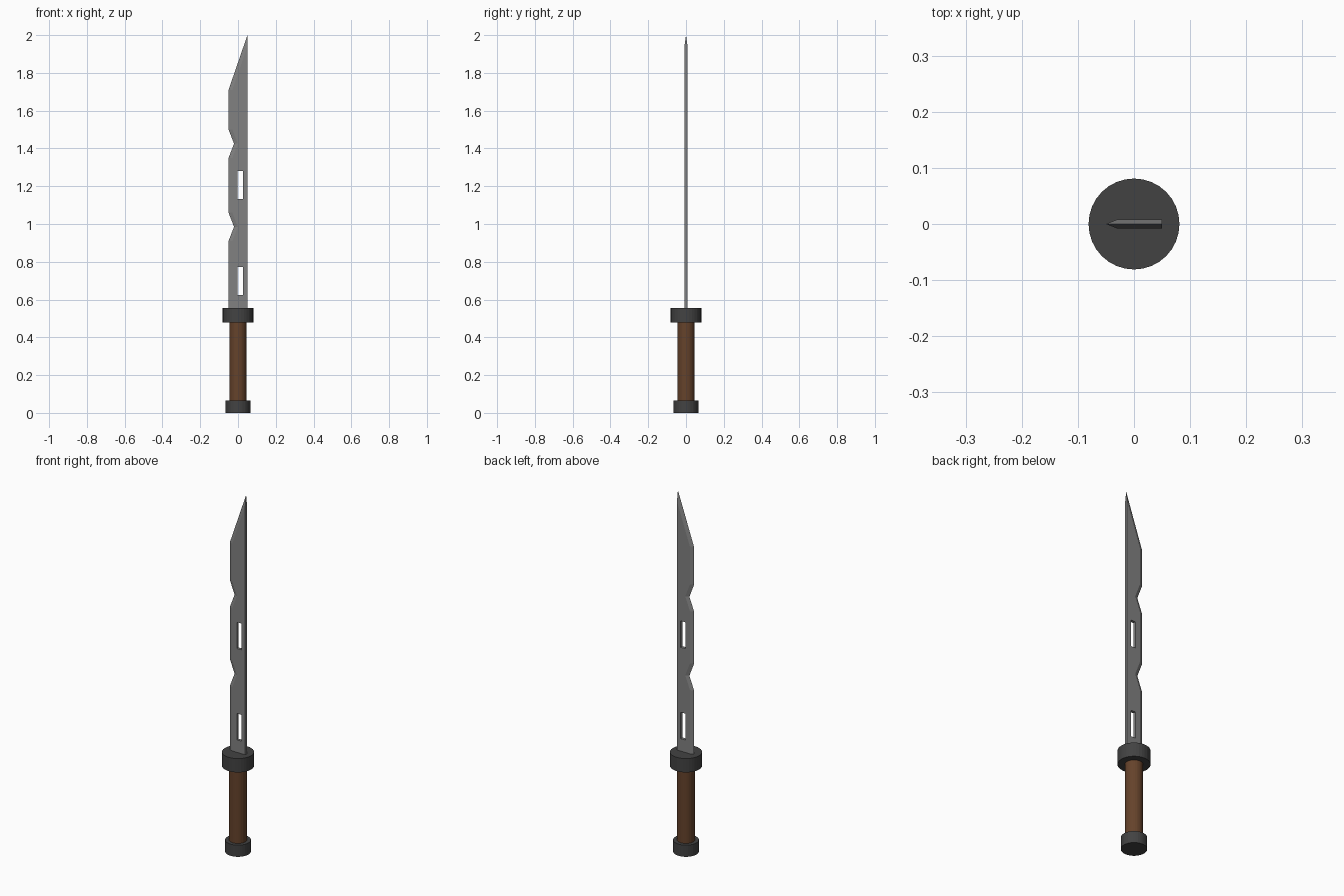
import bpy, bmesh

if "Cube" in bpy.data.objects:
    bpy.data.objects.remove(bpy.data.objects["Cube"])


def material(name, rgb):
    m = bpy.data.materials.new(name)
    m.diffuse_color = (*rgb, 1)
    m.use_nodes = True
    m.node_tree.nodes["Principled BSDF"].inputs["Base Color"].default_value = m.diffuse_color
    return m


steel = material("steel grey", (0.22, 0.22, 0.22))
dark = material("dark iron", (0.055, 0.055, 0.055))
wood = material("brown wood", (0.13, 0.055, 0.024))


def cylinder(name, radius, z0, z1, mat):
    bpy.ops.mesh.primitive_cylinder_add(vertices=32, radius=radius, depth=z1 - z0,
                                        location=(0, 0, (z0 + z1) / 2))
    ob = bpy.context.object
    ob.name = name
    ob.data.materials.append(mat)
    return ob


# Handle
cylinder("pommel", 0.065, 0, 0.065, dark)
cylinder("grip", 0.045, 0.06, 0.485, wood)
cylinder("guard", 0.081, 0.478, 0.555, dark)

# Blade: sharpened notched edge at y=0, flat faces at y=+-T, flat spine at x=0.05
T, BEVEL, SPINE, BASE = 0.008, 0.02, 0.05, 0.52
edge = [(-0.05, BASE)]
for notch in (0.985, 1.425):
    edge += [(-0.05, notch - 0.075), (-0.021, notch), (-0.05, notch + 0.075)]
edge += [(-0.05, 1.71), (SPINE, 2.0)]
inner = [(x + BEVEL, z) for x, z in edge[:-1]] + [(SPINE, 1.942)]

bm = bmesh.new()
rim = [bm.verts.new((x, 0, z)) for x, z in edge]
sides = []
for y in (-T, T):
    side = [bm.verts.new((x, y, z)) for x, z in inner]
    heel = bm.verts.new((SPINE, y, BASE))
    bm.faces.new(side + [heel])
    for i in range(len(rim) - 1):
        bm.faces.new((rim[i], rim[i + 1], side[i + 1], side[i]))
    sides.append((side, heel))
(front, heel_f), (back, heel_b) = sides
bm.faces.new((rim[-1], front[-1], heel_f, heel_b, back[-1]))
bm.faces.new((rim[0], front[0], heel_f, heel_b, back[0]))
bmesh.ops.recalc_face_normals(bm, faces=bm.faces)
mesh = bpy.data.meshes.new("blade")
bm.to_mesh(mesh)
bm.free()
mesh.materials.append(steel)
blade = bpy.data.objects.new("blade", mesh)
bpy.context.collection.objects.link(blade)

# Two slots cut through the blade
for z in (0.698, 1.207):
    bpy.ops.mesh.primitive_cube_add(size=1, location=(0.0125, 0, z))
    cutter = bpy.context.object
    cutter.name = "slot_cutter"
    cutter.scale = (0.029, 0.1, 0.147)
    cutter.hide_render = True
    cutter.data.materials.append(steel)
    bpy.context.view_layer.update()
    mod = blade.modifiers.new("slot", 'BOOLEAN')
    mod.operation = 'DIFFERENCE'
    mod.solver = 'EXACT'
    mod.object = cutter
    bpy.context.view_layer.objects.active = blade
    bpy.ops.object.modifier_apply(modifier=mod.name)
    bpy.data.objects.remove(cutter)
